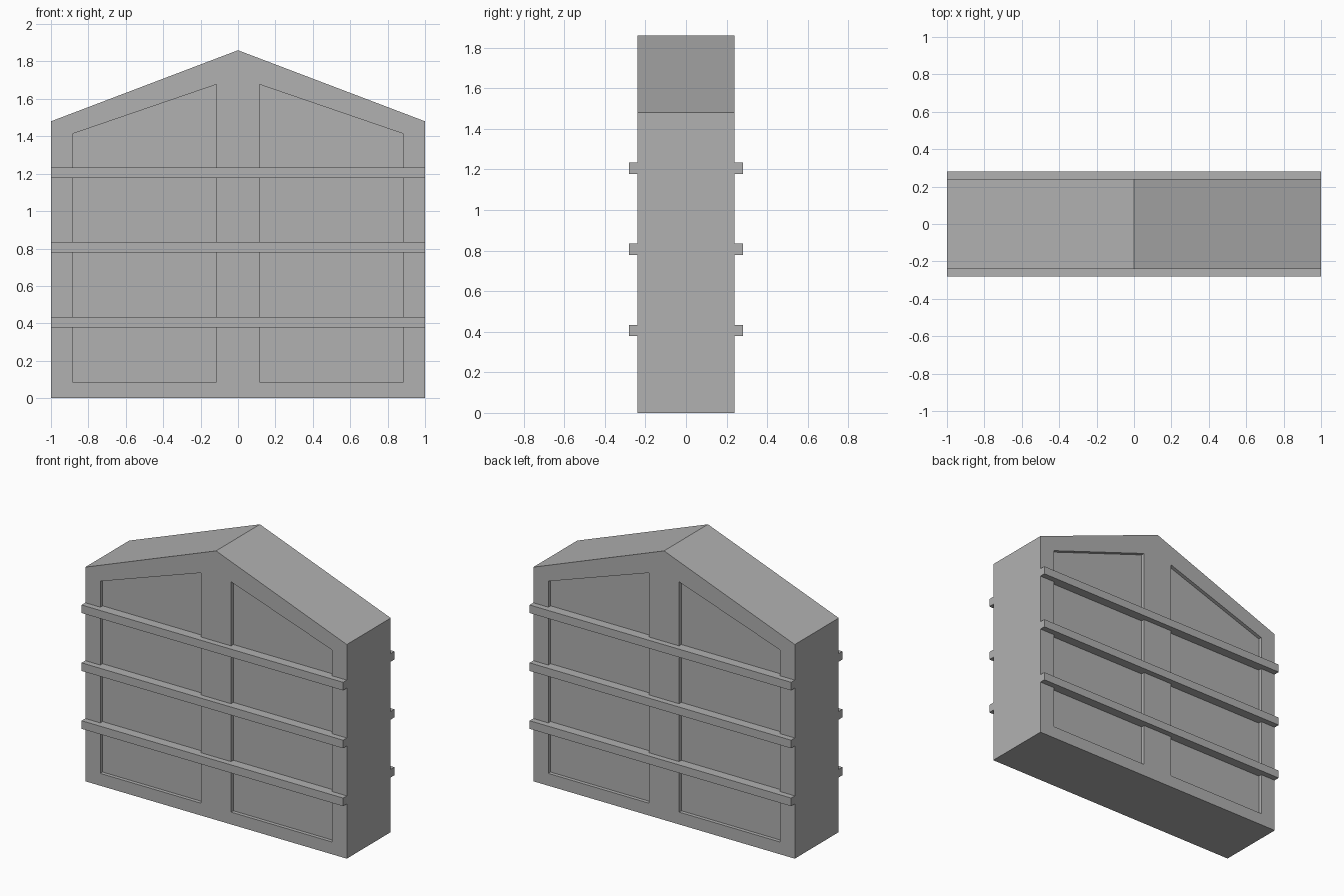
import bpy, bmesh
from mathutils import Vector

if "Cube" in bpy.data.objects:
    bpy.data.objects.remove(bpy.data.objects["Cube"])

HALF_DEPTH = 0.24      # main body
RECESS = 0.025         # panel depth
RAIL_OUT = 0.28        # outer face of rails

# Dark grey finish for every part
grey = bpy.data.materials.new("dark_grey")
grey.diffuse_color = (0.44, 0.44, 0.44, 1)
grey.use_nodes = True
grey.node_tree.nodes["Principled BSDF"].inputs["Base Color"].default_value = grey.diffuse_color


def prism(name, outline, direction):
    """Extrude a planar outline of 3D points along a direction."""
    bm = bmesh.new()
    face = bm.faces.new([bm.verts.new(p) for p in outline])
    ext = bmesh.ops.extrude_face_region(bm, geom=[face])
    moved = [g for g in ext["geom"] if isinstance(g, bmesh.types.BMVert)]
    bmesh.ops.translate(bm, verts=moved, vec=Vector(direction))
    bmesh.ops.recalc_face_normals(bm, faces=bm.faces)
    mesh = bpy.data.meshes.new(name)
    bm.to_mesh(mesh)
    bm.free()
    mesh.materials.append(grey)
    obj = bpy.data.objects.new(name, mesh)
    bpy.context.collection.objects.link(obj)
    return obj


# Gabled body
gable = [(-1, 0), (1, 0), (1, 1.48), (0, 1.86), (-1, 1.48)]
body = prism("gabled_body", [(x, -HALF_DEPTH, z) for x, z in gable],
             (0, 2 * HALF_DEPTH, 0))

# Recessed panels, two on the front and two on the back
panel = [(0.115, 0.085), (0.885, 0.085), (0.885, 1.413), (0.115, 1.677)]
cutters = []
for sx in (-1, 1):
    for sy in (-1, 1):
        outline = [(sx * x, sy * (HALF_DEPTH - RECESS), z) for x, z in panel]
        cutter = prism("panel_cutter", outline, (0, sy * 0.1, 0))
        cutter.hide_render = True
        cutters.append(cutter)
        mod = body.modifiers.new("panel_recess", "BOOLEAN")
        mod.operation = "DIFFERENCE"
        mod.solver = "EXACT"
        mod.object = cutter

# Bake the recesses and remove the cutters
bpy.context.view_layer.update()
depsgraph = bpy.context.evaluated_depsgraph_get()
baked = bpy.data.meshes.new_from_object(body.evaluated_get(depsgraph))
body.modifiers.clear()
body.data = baked
for cutter in cutters:
    bpy.data.objects.remove(cutter)

# Horizontal rails, with a tongue filling the recess behind them
plan = [(-1, RAIL_OUT), (1, RAIL_OUT), (1, HALF_DEPTH), (0.885, HALF_DEPTH),
        (0.885, HALF_DEPTH - RECESS), (-0.885, HALF_DEPTH - RECESS),
        (-0.885, HALF_DEPTH), (-1, HALF_DEPTH)]
for i in range(3):
    for side, sy in (("front", -1), ("back", 1)):
        prism(f"{side}_rail_{i + 1}",
              [(x, sy * y, 0.378 + 0.4 * i) for x, y in plan], (0, 0, 0.056))
